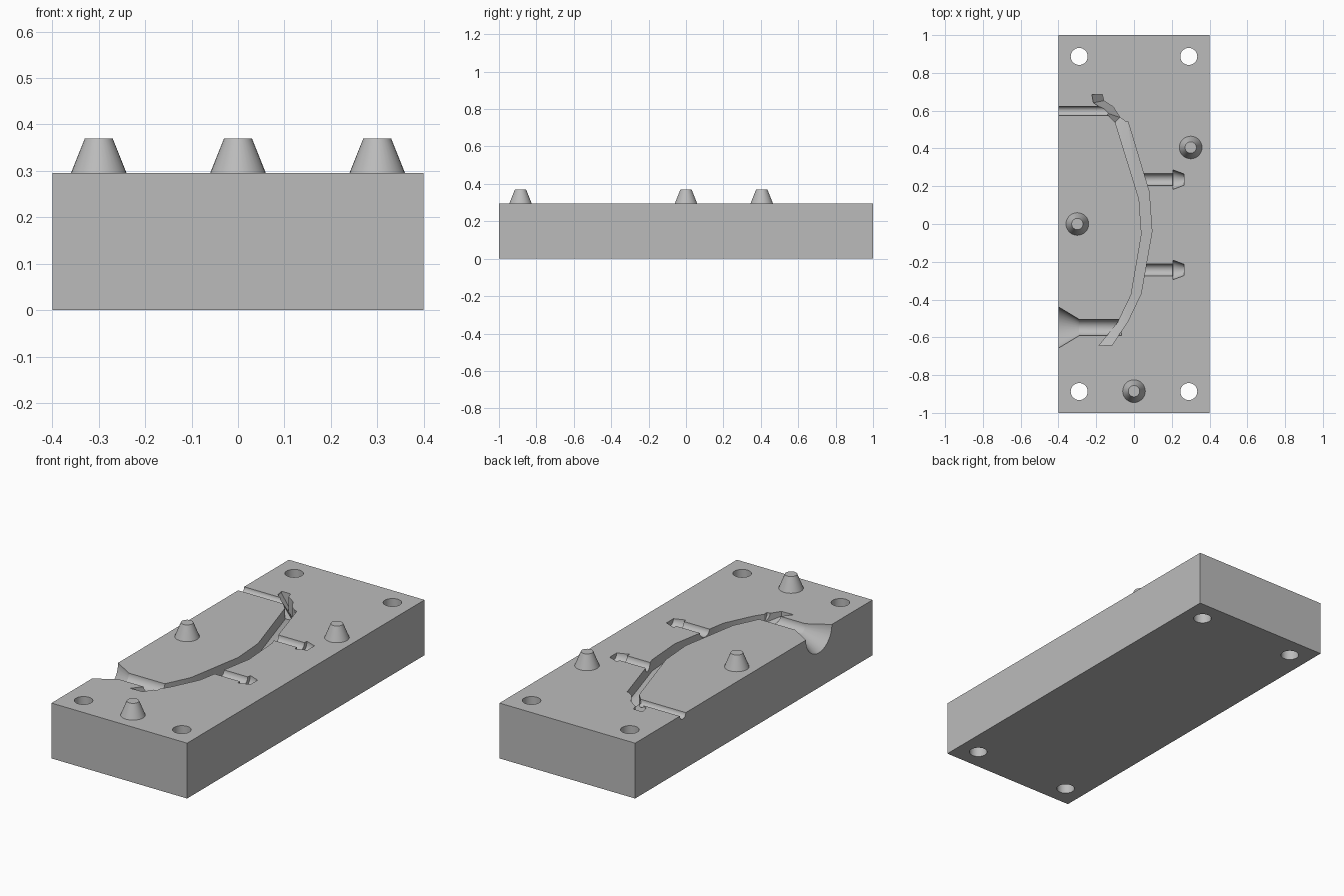
import bpy, bmesh, math
from mathutils import Matrix

old = bpy.data.objects.get("Cube")
if old:
    bpy.data.objects.remove(old, do_unlink=True)

TOP = 0.295

# Single grey colour
grey = bpy.data.materials.new("mould grey")
grey.use_nodes = True
COLOUR = (0.5, 0.5, 0.5, 1)
grey.diffuse_color = COLOUR
grey.node_tree.nodes["Principled BSDF"].inputs["Base Color"].default_value = COLOUR


def add_object(name, bm):
    bmesh.ops.recalc_face_normals(bm, faces=bm.faces[:])
    mesh = bpy.data.meshes.new(name)
    bm.to_mesh(mesh)
    bm.free()
    mesh.materials.append(grey)
    ob = bpy.data.objects.new(name, mesh)
    bpy.context.collection.objects.link(ob)
    return ob


def loft(name, rings):
    """Skin matching closed rings and cap both ends."""
    bm = bmesh.new()
    loops = [[bm.verts.new(p) for p in ring] for ring in rings]
    for a, b in zip(loops, loops[1:]):
        for i in range(len(a)):
            j = (i + 1) % len(a)
            bm.faces.new((a[i], a[j], b[j], b[i]))
    bm.faces.new(loops[0])
    bm.faces.new(loops[-1])
    return add_object(name, bm)


def lathe_x(name, y, stations, sides=32):
    """Round bar along x at the parting face, from (x, radius) stations."""
    angles = [math.tau * (i + 0.5) / sides for i in range(sides)]
    return loft(name, [[(x, y + r * math.cos(a), TOP + r * math.sin(a))
                        for a in angles] for x, r in stations])


def trench(name, rows):
    """Slot cutter from rows of left x, left y, right x, right y, left depth, right depth."""
    return loft(name, [[(lx, ly, TOP + 0.05), (rx, ry, TOP + 0.05),
                        (rx, ry, TOP - rd), (lx, ly, TOP - ld)]
                       for lx, ly, rx, ry, ld, rd in rows])


def cone(name, x, y, z0, z1, r0, r1):
    bm = bmesh.new()
    bmesh.ops.create_cone(bm, cap_ends=True, segments=32, radius1=r0, radius2=r1,
                          depth=z1 - z0, matrix=Matrix.Translation((x, y, (z0 + z1) / 2)))
    return add_object(name, bm)


def smooth(ob):
    bpy.ops.object.select_all(action="DESELECT")
    ob.select_set(True)
    bpy.context.view_layer.objects.active = ob
    bpy.ops.object.shade_smooth_by_angle(angle=math.radians(25))


# Block
bm = bmesh.new()
bmesh.ops.create_cube(bm, size=1, matrix=Matrix.Translation((0, 0, TOP / 2))
                      @ Matrix.Diagonal((0.8, 2, TOP, 1)))
block = add_object("mould_block", bm)

# Bolt holes through the corners
cutters = [cone("bolt_hole_cutter", x, y, -0.1, TOP + 0.1, 0.045, 0.045)
           for x in (-0.29, 0.29) for y in (-0.887, 0.887)]

# Curved cavity, with a shallower front tip
D = 0.06
cutters.append(trench("cavity_cutter", [
    (-0.185, -0.643, -0.115, -0.64, 0.025, 0.025),
    (-0.085, -0.52, -0.035, -0.52, D, D),
    (-0.015, -0.375, 0.037, -0.37, D, D),
    (0.04, -0.055, 0.095, -0.04, D, D),
    (0.027, 0.13, 0.08, 0.17, D, D),
    (-0.1, 0.542, -0.032, 0.542, D, D)]))

# Twisted tail at the back, with its floor tilted sideways
cutters.append(trench("tail_cutter", [
    (-0.098, 0.535, -0.035, 0.535, D, D),
    (-0.15, 0.59, -0.075, 0.565, 0.01, 0.07),
    (-0.175, 0.615, -0.11, 0.62, 0.01, 0.09),
    (-0.215, 0.642, -0.16, 0.653, 0.01, 0.09),
    (-0.223, 0.685, -0.168, 0.685, 0.01, 0.09)]))

# Barbed pegs, pouring funnel and vent channel
for y, start in ((0.235, 0.01), (-0.243, 0.04)):
    cutters.append(lathe_x("barb_cutter", y, [
        (start, 0.032), (0.205, 0.032), (0.206, 0.052), (0.265, 0.03)]))
cutters.append(lathe_x("funnel_cutter", -0.548, [
    (-0.45, 0.14), (-0.29, 0.043), (-0.065, 0.043)]))
cutters.append(lathe_x("vent_cutter", 0.598, [(-0.45, 0.025), (-0.12, 0.025)]))

# Carve the block
bpy.context.view_layer.objects.active = block
for cutter in cutters:
    mod = block.modifiers.new("carve", "BOOLEAN")
    mod.operation = "DIFFERENCE"
    mod.solver = "EXACT"
    mod.object = cutter
    bpy.ops.object.modifier_apply(modifier=mod.name)
    bpy.data.objects.remove(cutter, do_unlink=True)
smooth(block)

# Tapered locating studs
for name, x, y in (("stud_left", 0.3, 0.405), ("stud_right", -0.3, 0),
                   ("stud_front", 0, -0.885)):
    smooth(cone(name, x, y, TOP, 0.37, 0.06, 0.03))
